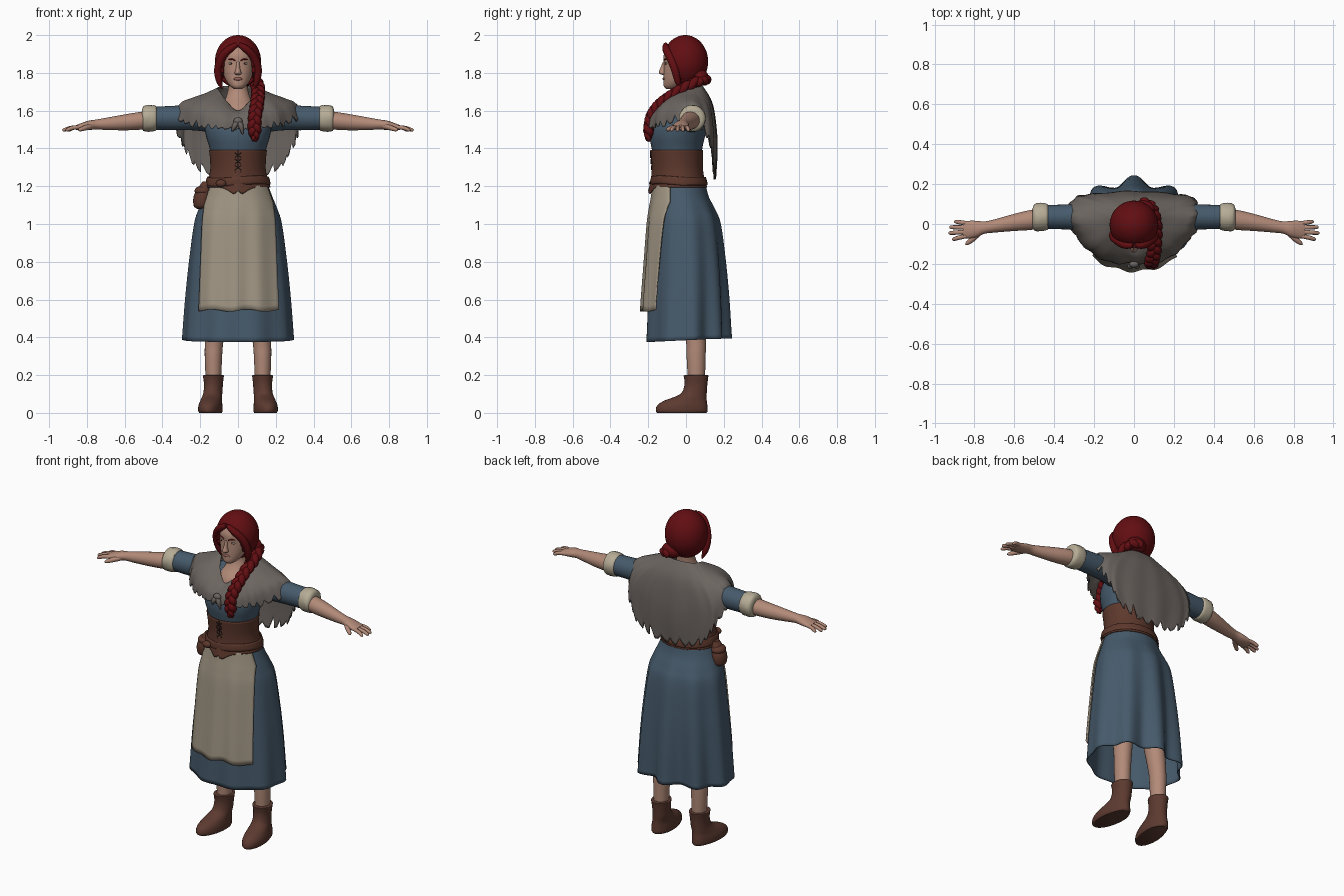
import bpy, bmesh, math, random
from math import sin, cos, pi, exp, sqrt
from mathutils import Vector, Matrix

if "Cube" in bpy.data.objects:
    bpy.data.objects.remove(bpy.data.objects["Cube"])

random.seed(4)


def material(name, r, g, b):
    m = bpy.data.materials.new(name)
    m.diffuse_color = [((c / 255 + .055) / 1.055) ** 2.4 for c in (r, g, b)] + [1]
    m.use_nodes = True
    m.node_tree.nodes["Principled BSDF"].inputs["Base Color"].default_value = m.diffuse_color
    return m


HAIR = material("red hair", 98, 14, 18)
SKIN = material("skin", 178, 138, 120)
WOOL = material("grey wool", 108, 101, 96)
BLUE = material("blue cloth", 70, 90, 107)
LEATHER = material("belt leather", 93, 56, 44)
BOOT = material("boot leather", 92, 58, 48)
LINEN = material("apron linen", 160, 149, 131)
FLEECE = material("pale cuff", 182, 172, 150)
LIP = material("lips", 150, 98, 88)
DARK = material("dark lace", 45, 32, 28)


def finish(name, bm, mat, mirror=False, thick=0):
    bmesh.ops.recalc_face_normals(bm, faces=bm.faces)
    me = bpy.data.meshes.new(name)
    bm.to_mesh(me)
    bm.free()
    me.materials.append(mat)
    me.shade_smooth()
    me.set_sharp_from_angle(angle=math.radians(50))
    ob = bpy.data.objects.new(name, me)
    bpy.context.collection.objects.link(ob)
    if thick:
        s = ob.modifiers.new("thickness", 'SOLIDIFY')
        s.thickness, s.offset = thick, -1
    if mirror:
        ob.modifiers.new("mirror", 'MIRROR').use_clip = False
    return ob


def spline(pts, k, closed=False):
    """Catmull-Rom through points of any dimension, k steps per span."""
    p = [Vector(q) for q in pts]
    n = len(p)
    at = (lambda i: p[i % n]) if closed else (lambda i: p[max(0, min(n - 1, i))])
    out = []
    for i in range(n if closed else n - 1):
        a, b, c, d = at(i - 1), at(i), at(i + 1), at(i + 2)
        for j in range(k):
            t = j / k
            out.append((b * 2 + (c - a) * t + (a * 2 - b * 5 + c * 4 - d) * t * t
                        + (b * 3 - a - c * 3 + d) * t ** 3) * .5)
    return out if closed else out + [p[-1]]


def grid(name, rows, mat, wrap=True, caps=True, **kw):
    bm = bmesh.new()
    vs = [[bm.verts.new(p) for p in r] for r in rows]
    n = len(rows[0])
    for a, b in zip(vs, vs[1:]):
        for i in range(n if wrap else n - 1):
            j = (i + 1) % n
            bm.faces.new((a[i], a[j], b[j], b[i]))
    if wrap and caps:
        bm.faces.new(vs[0])
        bm.faces.new(vs[-1])
    return finish(name, bm, mat, **kw)


def loft(name, prof, mat, k=4, n=40, warp=None, **kw):
    """Upright loft; each ring is (z, centre x, half width, front y, back y)."""
    rings = spline(prof, k)
    rows = []
    for r, (z, cx, rx, yf, yb) in enumerate(rings):
        row = []
        for i in range(n):
            a = 2 * pi * i / n
            p = Vector((cx + rx * cos(a), (yf + yb) / 2 + (yb - yf) / 2 * sin(a), z))
            row.append(warp(p, a, r / (len(rings) - 1)) if warp else p)
        rows.append(row)
    return grid(name, rows, mat, **kw)


def sideways(name, prof, mat, k=4, n=28, rough=0):
    """Mirrored loft along x; each ring is (x, y, z, half depth, half height)."""
    rows = []
    for x, y, z, ry, rz in spline(prof, k):
        row = []
        for i in range(n):
            f = 1 + random.uniform(-rough, rough)
            row.append((x, y + ry * f * cos(2 * pi * i / n), z + rz * f * sin(2 * pi * i / n)))
        rows.append(row)
    return grid(name, rows, mat, mirror=True)


def tube(name, pts, mat, k=4, n=10, ref=(0, 0, 1), **kw):
    """Round tube; each point is (x, y, z, radius)."""
    c = spline(pts, k)
    rows = []
    for i, q in enumerate(c):
        t = (c[min(i + 1, len(c) - 1)].xyz - c[max(i - 1, 0)].xyz).normalized()
        u = t.cross(Vector(ref)).normalized()
        v = u.cross(t)
        rows.append([q.xyz + (u * cos(2 * pi * j / n) + v * sin(2 * pi * j / n)) * q[3] for j in range(n)])
    return grid(name, rows, mat, **kw)


def blob(name, loc, size, mat, cut=None, seg=24, **kw):
    bm = bmesh.new()
    bmesh.ops.create_uvsphere(bm, u_segments=seg, v_segments=seg * 2 // 3, radius=1,
                              matrix=Matrix.Translation(loc) @ Matrix.Diagonal((*size, 1)))
    if cut:
        gone = [f for f in bm.faces if cut(f.calc_center_median())]
        bmesh.ops.delete(bm, geom=gone, context='FACES')
    return finish(name, bm, mat, **kw)


# Head, face and neck
loft("head", [(1.715, 0, .022, -.105, -.05), (1.73, 0, .042, -.118, -.02), (1.76, 0, .064, -.119, .02),
              (1.80, 0, .079, -.119, .06), (1.85, 0, .087, -.117, .08), (1.9, 0, .087, -.117, .085),
              (1.95, 0, .068, -.088, .07), (1.98, 0, .03, -.05, .03)], SKIN)
loft("neck", [(1.56, 0, .09, -.13, .05), (1.62, 0, .085, -.112, .05), (1.67, 0, .064, -.07, .05),
              (1.72, 0, .052, -.05, .055), (1.78, 0, .052, -.06, .06)], SKIN)
loft("nose", [(1.79, 0, .012, -.128, -.1), (1.80, 0, .018, -.144, -.1), (1.825, 0, .011, -.136, -.1),
              (1.86, 0, .008, -.121, -.1)], SKIN, n=16)
blob("lips", (0, -.117, 1.768), (.024, .007, .008), LIP)
blob("eyes", (.036, -.104, 1.85), (.015, .006, .006), FLEECE, mirror=True)
blob("pupils", (.036, -.1085, 1.85), (.005, .003, .005), DARK, seg=12, mirror=True)
tube("eyebrows", [(.014, -.117, 1.866, .003), (.036, -.109, 1.873, .004), (.058, -.089, 1.866, .002)],
     HAIR, mirror=True)


# Hair cap with a parted opening for the face
def face_gap(p):
    w = .088 * min(1, max(0, (1.945 - p.z) / .07)) ** .6
    return p.y < -.03 and abs(p.x) < w


blob("hair_cap", (0, -.004, 1.86), (.122, .121, .14), HAIR, cut=face_gap, seg=72, thick=.02)
tube("front_locks", [(.004, -.108, 1.95, .012), (.045, -.105, 1.925, .02), (.085, -.082, 1.88, .022),
                     (.105, -.06, 1.82, .021), (.1, -.045, 1.76, .017), (.085, -.035, 1.715, .004)],
     HAIR, ref=(0, 1, 0), mirror=True)
blob("hair_bun", (.045, .075, 1.775), (.06, .045, .045), HAIR)

# Three-strand braid over the shoulder
path = spline([(.04, .1, 1.77), (.085, .075, 1.76), (.105, .0, 1.725), (.105, -.08, 1.68), (.1, -.145, 1.63),
               (.09, -.185, 1.57), (.087, -.197, 1.5), (.09, -.2, 1.44)], 10)
for s in range(3):
    strand = []
    for i, c in enumerate(path):
        t = i / (len(path) - 1)
        ph = t * 26 + s * 2 * pi / 3
        size = min(1, .35 + (1 - t) * 5)
        d = (path[min(i + 1, len(path) - 1)] - path[max(i - 1, 0)]).normalized()
        u = d.cross(Vector((0, .5, 1))).normalized() if abs(d.x) > .6 else Vector((1, 0, 0))
        p = c + u * (.017 * size * sin(ph)) + d.cross(u) * (.009 * size * sin(2 * ph))
        strand.append((*p, .021 * size))
    tube("braid_strand", strand, HAIR, k=2, ref=(1, .1, 0))

# Bodice
loft("bodice", [(1.2, 0, .15, -.16, .09), (1.3, 0, .14, -.165, .085), (1.39, 0, .148, -.18, .085),
                (1.46, 0, .168, -.192, .10), (1.52, 0, .178, -.182, .115), (1.57, 0, .172, -.13, .115),
                (1.62, 0, .155, -.08, .105), (1.67, 0, .1, -.02, .08)], BLUE)

# Skirt with folds that deepen toward the back hem
skirt_prof = [(1.23, 0, .15, -.165, .1), (1.15, 0, .18, -.17, .118), (1.08, 0, .208, -.177, .15),
              (1.0, 0, .232, -.183, .178), (.8, 0, .258, -.193, .2), (.6, 0, .277, -.203, .212),
              (.385, 0, .291, -.212, .218)]


def skirt_fold(p, a, t):
    out = cos(9 * (a - pi / 2)) * t * t * (.007 + .02 * max(0, sin(a)))
    return p + Vector((cos(a) * out, sin(a) * out, t ** 8 * .01 * sin(a)))


loft("skirt", skirt_prof, BLUE, k=6, n=126, warp=skirt_fold, caps=False, thick=.006)

# Apron draped over the skirt front
rows = []
rings = [r for r in spline(skirt_prof, 8) if .53 < r[0] < 1.21]
for i, (z, cx, rx, yf, yb) in enumerate(rings):
    t = i / (len(rings) - 1)
    w = min(.175 + .038 * t, rx * .95)
    row = []
    for j in range(49):
        u = j / 24 - 1
        y = (yf + yb) / 2 - (yb - yf) / 2 * sqrt(1 - (u * w / rx) ** 2)
        row.append((u * w + .004, y - .012 - .02 * t - .007 * t * cos(u * 10 + 1),
                    z + .006 * t * sin(u * 7)))
    rows.append(row)
grid("apron", rows, LINEN, wrap=False, thick=.008)


# Corset, belt and laces
def corset_point(p, a, t):
    d = exp(-(p.x / .055) ** 2) * t ** 2 if p.y < 0 else 0
    notch = exp(-(p.x / .014) ** 2) * t ** 2 if p.y < 0 else 0
    return p + Vector((0, -.02 * d, -.045 * d + .03 * notch))


loft("corset", [(1.392, 0, .153, -.188, .091), (1.34, 0, .148, -.181, .09), (1.29, 0, .147, -.176, .09),
                (1.24, 0, .156, -.176, .098), (1.195, 0, .172, -.18, .112)], LEATHER, n=80,
     warp=corset_point, caps=False, thick=.006)
loft("waist_belt", [(1.25, 0, .158, -.178, .1), (1.245, 0, .165, -.186, .106), (1.215, 0, .172, -.189, .114),
                    (1.205, 0, .168, -.182, .112)], LEATHER, caps=False, thick=.008,
     warp=lambda p, a, t: p + Vector((0, 0, .08 * p.x * (p.y < 0) * -sin(a))))
blob("belt_knot", (-.09, -.175, 1.215), (.028, .02, .02), LEATHER)
for i in range(4):
    z = 1.265 + i * .033
    y = -.176 - .014 * (z - 1.24) / .15
    for s in (-1, 1):
        tube("corset_lace", [(-.017, y, z - s * .012, .003), (.017, y, z + s * .012, .003)], DARK, n=6)
tube("corset_seam", [(0, -.175, 1.25, .003), (0, -.18, 1.32, .003), (0, -.189, 1.39, .003)], DARK,
     n=6, ref=(1, 0, 0))

# Belt pouch
loft("pouch", [(1.08, -.19, .025, -.075, -.025), (1.095, -.192, .042, -.095, -.005), (1.14, -.19, .046, -.1, 0),
               (1.18, -.182, .037, -.09, -.01), (1.225, -.165, .022, -.075, -.02)], LEATHER, n=24)
blob("pouch_flap", (-.187, -.05, 1.175), (.043, .047, .028), LEATHER)

# Shawl: neck-to-hem profiles from front to back, mirrored into a closed cape
front = [(0, -.125, 1.6), (0, -.155, 1.585), (0, -.175, 1.565), (0, -.193, 1.54), (0, -.2, 1.495)]
half = [[(.06, -.087, 1.65), (.085, -.125, 1.635), (.11, -.16, 1.605), (.125, -.185, 1.56), (.135, -.19, 1.505)],
        [(.095, -.03, 1.7), (.15, -.07, 1.675), (.2, -.1, 1.64), (.235, -.115, 1.59), (.25, -.115, 1.515)],
        [(.11, .02, 1.72), (.18, .025, 1.69), (.25, .03, 1.665), (.31, .035, 1.635), (.348, .03, 1.55)],
        [(.1, .055, 1.725), (.18, .09, 1.67), (.25, .115, 1.61), (.295, .125, 1.53), (.3, .13, 1.41)],
        [(.07, .08, 1.73), (.14, .125, 1.645), (.2, .145, 1.54), (.22, .15, 1.42), (.195, .15, 1.27)]]
back = [(0, .09, 1.73), (0, .14, 1.64), (0, .162, 1.5), (0, .165, 1.37), (0, .155, 1.23)]
flip = [[(-x, y, z) for x, y, z in p] for p in half]
around = [front] + half + [back] + flip[::-1]
steps = [spline([p[i] for p in around], 10, True) for i in range(5)]
cols = []
for c in range(len(steps[0])):
    line = spline([s[c] for s in steps], 10)
    keep = 1 - (random.uniform(.06, .15) if c % 3 == 0 else random.uniform(0, .05))
    col = []
    for r in range(25):
        f = r / 24 * keep * (len(line) - 1)
        i = min(int(f), len(line) - 2)
        p = line[i].lerp(line[i + 1], f - i)
        wave = .004 * sin(c * 2 * pi / 7.5) * r / 24
        col.append(p + Vector((p.x, p.y, 0)).normalized() * wave)
    cols.append(col)
grid("shawl", [list(r) for r in zip(*cols)], WOOL, caps=False, thick=.007)
blob("shawl_knot", (0, -.203, 1.545), (.024, .016, .02), WOOL)
for x, z in ((-.03, 1.49), (.025, 1.475)):
    tube("shawl_tie", [(0, -.2, 1.545, .01), (x * .6, -.212, 1.52, .014), (x, -.208, z, .004)], WOOL,
         ref=(0, 1, 0))

# Arms
sideways("sleeves", [(.12, .02, 1.56, .075, .08), (.22, .03, 1.568, .07, .073), (.32, .035, 1.562, .063, .065),
                     (.45, .035, 1.56, .06, .061)], BLUE)
sideways("cuffs", [(.428, .035, 1.56, .05, .05), (.434, .035, 1.56, .065, .065), (.455, .035, 1.56, .07, .07),
                   (.485, .034, 1.559, .07, .07), (.502, .033, 1.558, .064, .064), (.509, .032, 1.557, .045, .045)],
         FLEECE, k=2, rough=.025)
sideways("forearms", [(.45, .03, 1.553, .05, .048), (.52, .02, 1.546, .05, .047), (.6, .008, 1.538, .043, .042),
                      (.7, -.01, 1.53, .033, .032), (.75, -.018, 1.527, .031, .026), (.79, -.025, 1.522, .041, .025),
                      (.83, -.028, 1.515, .044, .019), (.858, -.028, 1.511, .04, .012)], SKIN)
for y, tx, ty in ((.004, .902, .012), (-.018, .926, -.016), (-.04, .93, -.045), (-.06, .912, -.076)):
    tube("finger", [(.84, y, 1.513, .011), ((.84 + tx) / 2, (y + ty) / 2, 1.509, .011),
                    (tx - .008, ty, 1.498, .009), (tx, ty, 1.496, .003)], SKIN, mirror=True)
tube("thumb", [(.775, -.04, 1.518, .016), (.805, -.072, 1.51, .014), (.835, -.096, 1.5, .01),
               (.845, -.103, 1.497, .003)], SKIN, mirror=True)

# Legs and boots
loft("legs", [(.17, .13, .041, .01, .1), (.3, .13, .046, .003, .104), (.4, .125, .05, -.003, .105),
              (.75, .1, .07, -.06, .1)], SKIN, n=24, mirror=True)
loft("boots", [(0, .138, .058, -.152, .108), (.012, .139, .063, -.16, .115), (.04, .139, .062, -.152, .113),
               (.065, .137, .056, -.115, .11), (.085, .135, .052, -.06, .109), (.108, .132, .05, -.022, .11),
               (.15, .13, .05, -.008, .113), (.185, .13, .054, -.01, .117), (.198, .13, .055, -.012, .119),
               (.2, .13, .046, 0, .108)],
     BOOT, k=3, n=32, mirror=True,
     warp=lambda p, a, t: p + Vector((max(0, .05 - p.y) * .1, 0, 0)))
